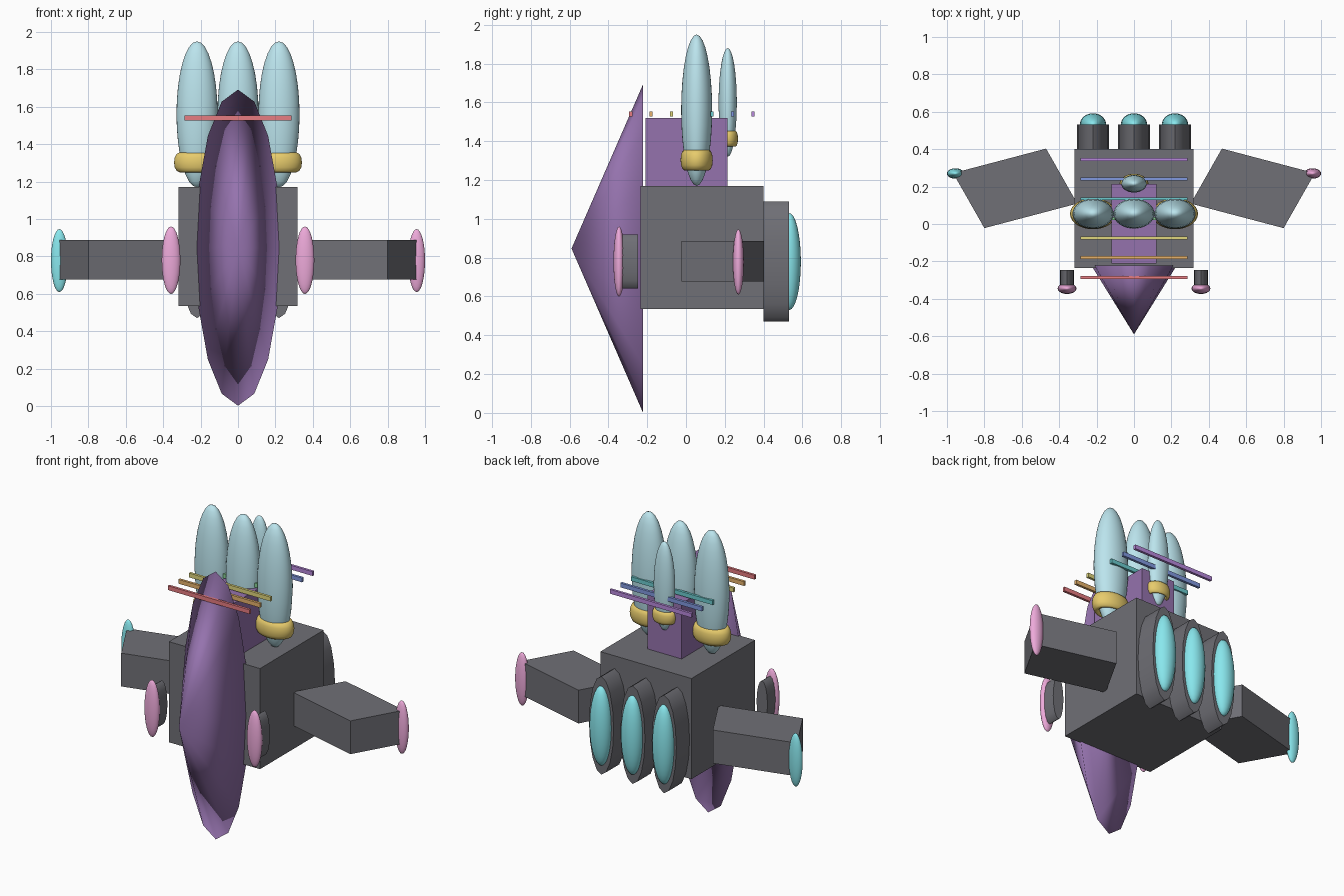
import bpy
import bmesh
from math import radians
from mathutils import Matrix, Vector

if "Cube" in bpy.data.objects:
    bpy.data.objects.remove(bpy.data.objects["Cube"])


def material(name, rgb):
    m = bpy.data.materials.new(name)
    m.diffuse_color = (*rgb, 1)
    m.use_nodes = True
    m.node_tree.nodes["Principled BSDF"].inputs["Base Color"].default_value = m.diffuse_color
    return m


DARK = material("dark_grey", (0.16, 0.16, 0.18))
PURPLE = material("purple", (0.30, 0.17, 0.42))
ICE = material("ice_blue", (0.50, 0.78, 0.85))
GOLD = material("gold", (0.80, 0.60, 0.15))
CYAN = material("cyan", (0.25, 0.80, 0.85))
PINK = material("pink", (0.85, 0.40, 0.70))


def finish(name, bm, mat, smooth=None):
    """smooth: None = flat, 180 = fully smooth, otherwise sharp-edge angle."""
    bmesh.ops.recalc_face_normals(bm, faces=bm.faces)
    me = bpy.data.meshes.new(name)
    bm.to_mesh(me)
    bm.free()
    me.materials.append(mat)
    ob = bpy.data.objects.new(name, me)
    bpy.context.collection.objects.link(ob)
    if smooth == 180:
        me.shade_smooth()
    elif smooth:
        bpy.ops.object.select_all(action='DESELECT')
        ob.select_set(True)
        bpy.context.view_layer.objects.active = ob
        bpy.ops.object.shade_smooth_by_angle(angle=radians(smooth))
    return ob


def placed(loc, scale):
    return Matrix.Translation(loc) @ Matrix.Diagonal((*scale, 1))


def box(name, lo, hi, mat):
    lo, hi = Vector(lo), Vector(hi)
    bm = bmesh.new()
    bmesh.ops.create_cube(bm, size=1, matrix=placed((lo + hi) / 2, hi - lo))
    return finish(name, bm, mat)


def ellipsoid(name, loc, radii, mat):
    bm = bmesh.new()
    bmesh.ops.create_uvsphere(bm, u_segments=32, v_segments=16, radius=1,
                              matrix=placed(loc, radii))
    return finish(name, bm, mat, 180)


def y_cone(name, x, z, y_front, y_back, rx, rz, front_ratio, sides, mat, smooth):
    """Elliptical cone or cylinder along y; front_ratio 0 gives a point."""
    bm = bmesh.new()
    m = (placed((x, (y_front + y_back) / 2, z), (rx, y_back - y_front, rz))
         @ Matrix.Rotation(radians(90), 4, 'X'))
    bmesh.ops.create_cone(bm, cap_ends=True, segments=sides, radius1=1,
                          radius2=front_ratio, depth=1, matrix=m)
    return finish(name, bm, mat, smooth)


def ring(name, loc, outer, half_height, mat):
    bpy.ops.mesh.primitive_torus_add(major_segments=40, minor_segments=12,
                                     major_radius=1, minor_radius=0.3)
    ob = bpy.context.object
    ob.name = name
    s = (outer[0] / 1.3, outer[1] / 1.3, half_height / 0.3)
    ob.data.transform(placed(loc, s))
    ob.data.materials.append(mat)
    ob.data.shade_smooth()


# Main hull and the raised block on top
box("hull", (-0.318, -0.235, 0.535), (0.318, 0.40, 1.17), DARK)
box("upper_block", (-0.12, -0.21, 1.10), (0.12, 0.215, 1.52), PURPLE)

# Tall pointed nose
y_cone("nose", 0, 0.847, -0.59, -0.222, 0.228, 0.845, 0, 16, PURPLE, 180)

# Upright pods with gold collars, and the thrusters behind the hull
for i, x in enumerate((-0.219, 0, 0.219)):
    ellipsoid(f"pod_{i}", (x, 0.055, 1.56), (0.11, 0.08, 0.39), ICE)
    ring(f"pod_collar_{i}", (x, 0.055, 1.303), (0.123, 0.083), 0.053, GOLD)
    y_cone(f"thruster_{i}", x, 0.78, 0.40, 0.532, 0.086, 0.31, 1, 16, DARK, 40)
    ellipsoid(f"thruster_glow_{i}", (x, 0.532, 0.78), (0.07, 0.06, 0.25), CYAN)
ellipsoid("rear_pod", (0, 0.215, 1.60), (0.068, 0.047, 0.28), ICE)
ring("rear_pod_collar", (0, 0.215, 1.413), (0.077, 0.053), 0.04, GOLD)

# Row of thin coloured bars
bar_colours = ((0.80, 0.20, 0.22), (0.80, 0.45, 0.15), (0.75, 0.68, 0.20),
               (0.25, 0.65, 0.30), (0.15, 0.60, 0.62), (0.22, 0.32, 0.75),
               (0.48, 0.25, 0.72))
for i, rgb in enumerate(bar_colours):
    y = -0.285 + 0.105 * i
    box(f"bar_{i}", (-0.285, y - 0.008, 1.527), (0.285, y + 0.008, 1.554),
        material(f"bar_colour_{i}", rgb))

# Mirrored parts: swept arms with tip lights, and front lamps
for side, s, tip in (("left", -1, CYAN), ("right", 1, PINK)):
    bm = bmesh.new()
    plan = ((0.47, 0.403), (0.967, 0.272), (0.80, -0.022), (0.303, 0.109))
    face = bm.faces.new([bm.verts.new((s * x, y, 0.677)) for x, y in plan])
    top = bmesh.ops.extrude_face_region(bm, geom=[face])["geom"]
    bmesh.ops.translate(bm, vec=(0, 0, 0.21),
                        verts=[v for v in top if isinstance(v, bmesh.types.BMVert)])
    if len(bm.faces) < 6:
        bm.faces.new([v for v in bm.verts if v.co.z < 0.7])
    finish(f"{side}_arm", bm, DARK)
    ellipsoid(f"{side}_arm_light", (s * 0.955, 0.27, 0.778),
              (0.045, 0.028, 0.168), tip)
    y_cone(f"{side}_lamp_mount", s * 0.358, 0.78, -0.34, -0.247, 0.038, 0.14,
           1, 16, DARK, 40)
    ellipsoid(f"{side}_lamp", (s * 0.358, -0.345, 0.78), (0.05, 0.029, 0.18), PINK)
